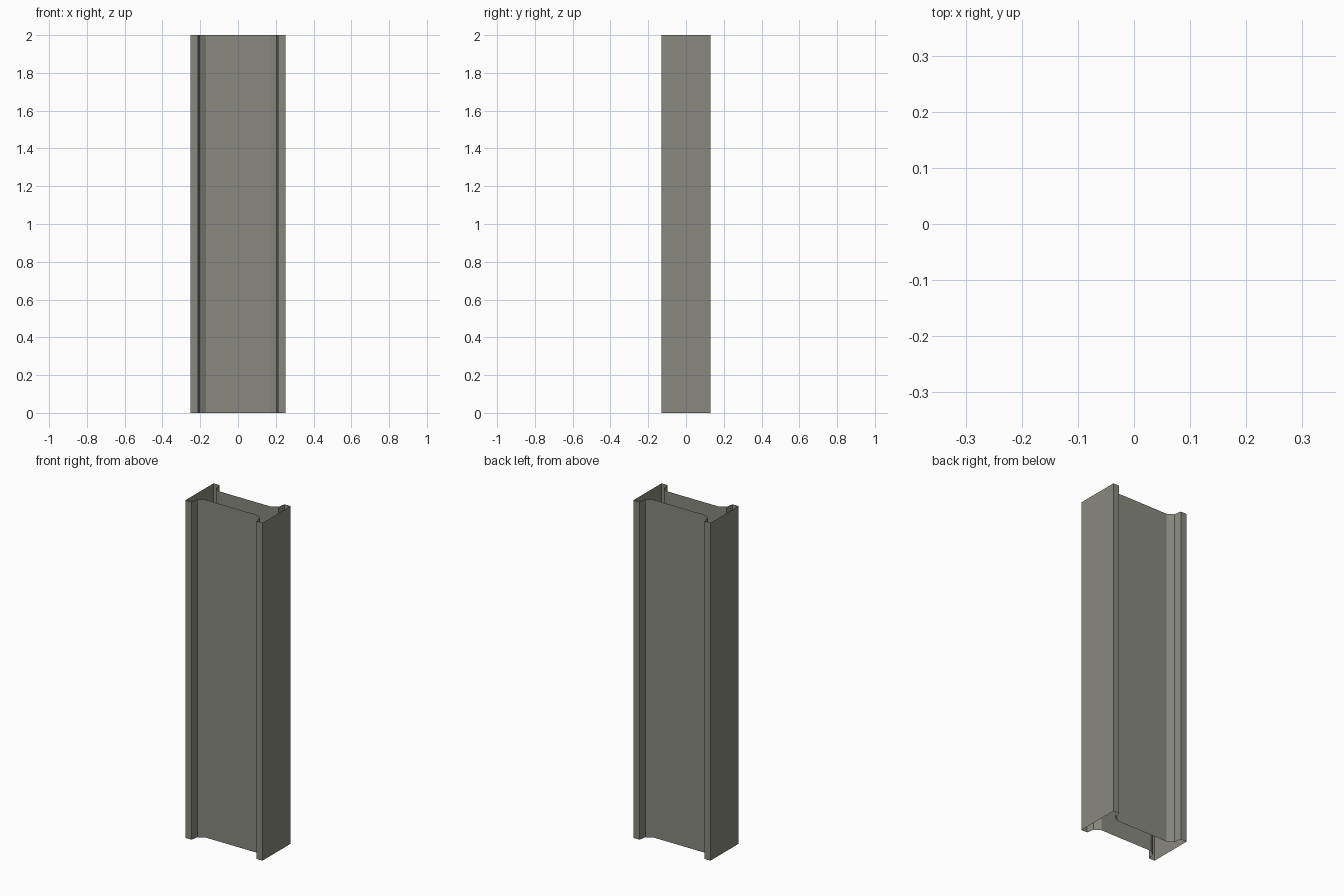
import bpy, bmesh

if "Cube" in bpy.data.objects:
    bpy.data.objects.remove(bpy.data.objects["Cube"])

# Quarter of the cross-section, from the web to the flange end (+x, +y)
quarter = [(0.17, 0.065), (0.205, 0.087), (0.213, 0.131), (0.252, 0.131)]
mirror = lambda pts, sx, sy: [(x * sx, y * sy) for x, y in pts]

# Closed outline, counter-clockwise
outline = (mirror(quarter, 1, -1) + mirror(quarter, 1, 1)[::-1]
           + mirror(quarter, -1, 1) + mirror(quarter, -1, -1)[::-1])

metal = bpy.data.materials.new("warm_grey_metal")
metal.diffuse_color = (0.25, 0.25, 0.215, 1)
metal.use_nodes = True
metal.node_tree.nodes["Principled BSDF"].inputs["Base Color"].default_value = metal.diffuse_color

# Column shell: thin hollow tube, open at both ends
bm = bmesh.new()
low = [bm.verts.new((x, y, 0)) for x, y in outline]
high = [bm.verts.new((x, y, 2)) for x, y in outline]
n = len(outline)
for i in range(n):
    j = (i + 1) % n
    bm.faces.new((low[i], low[j], high[j], high[i]))
mesh = bpy.data.meshes.new("column_shell")
bm.to_mesh(mesh)
bm.free()
mesh.materials.append(metal)
column = bpy.data.objects.new("column_shell", mesh)
bpy.context.collection.objects.link(column)
